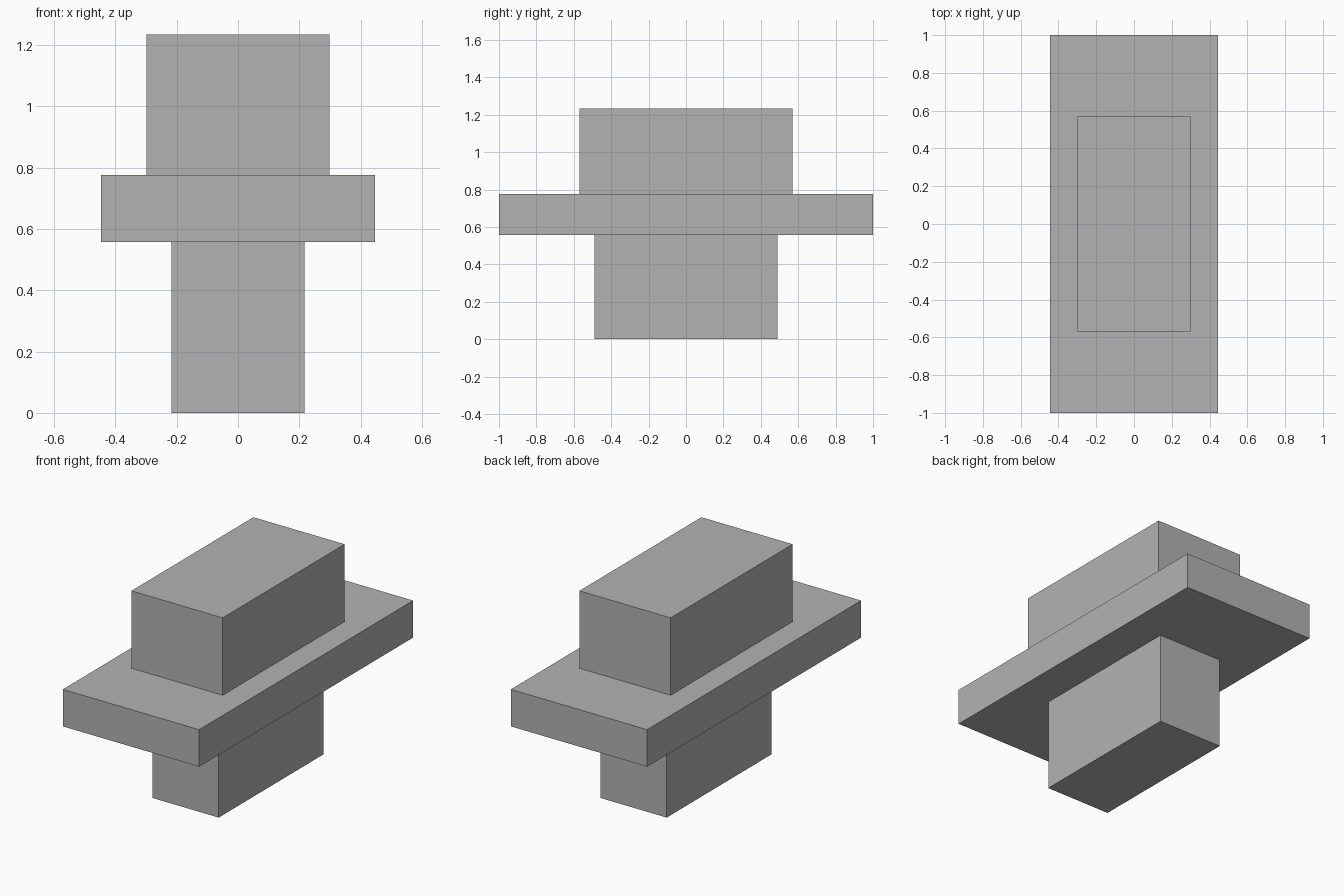
import bpy
import bmesh
from mathutils import Vector

default = bpy.data.objects.get("Cube")
if default:
    bpy.data.objects.remove(default, do_unlink=True)

# One plain grey for every part
GREY = (0.45, 0.45, 0.45, 1.0)
grey = bpy.data.materials.new("plain grey")
grey.use_nodes = True
grey.diffuse_color = GREY
grey.node_tree.nodes["Principled BSDF"].inputs["Base Color"].default_value = GREY


def block(name, width, depth, bottom, top):
    """Flat-sided block centred on x and y, spanning bottom to top."""
    bm = bmesh.new()
    bmesh.ops.create_cube(bm, size=1)
    bmesh.ops.scale(bm, vec=Vector((width, depth, top - bottom)), verts=bm.verts)
    bmesh.ops.translate(bm, vec=Vector((0, 0, (top + bottom) / 2)), verts=bm.verts)
    mesh = bpy.data.meshes.new(name)
    bm.to_mesh(mesh)
    bm.free()
    mesh.materials.append(grey)
    obj = bpy.data.objects.new(name, mesh)
    bpy.context.collection.objects.link(obj)
    return obj


# Stacked parts: narrow base, wide plate, upper block
PLATE_BOTTOM, PLATE_TOP, HEIGHT = 0.557, 0.776, 1.234
block("base_block", 0.434, 0.98, 0, PLATE_BOTTOM)
block("wide_plate", 0.892, 2.0, PLATE_BOTTOM, PLATE_TOP)
block("upper_block", 0.597, 1.14, PLATE_TOP, HEIGHT)
